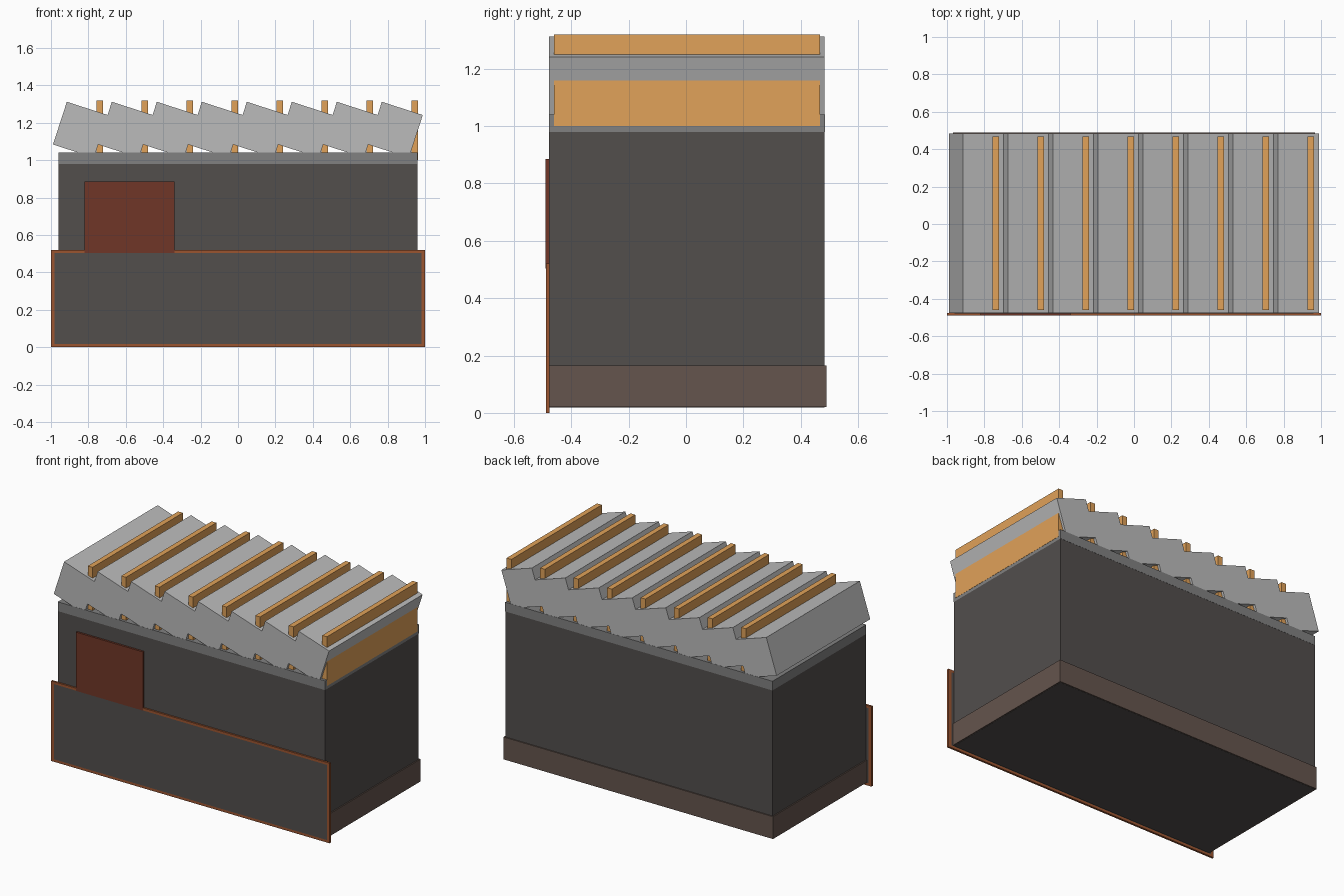
import bpy
import math

if "Cube" in bpy.data.objects:
    bpy.data.objects.remove(bpy.data.objects["Cube"])


def material(name, rgb):
    m = bpy.data.materials.new(name)
    m.diffuse_color = (*rgb, 1)
    m.use_nodes = True
    m.node_tree.nodes["Principled BSDF"].inputs["Base Color"].default_value = m.diffuse_color
    return m


DARK = material("dark_cladding", (0.085, 0.077, 0.073))
TRIM = material("mid_grey", (0.22, 0.22, 0.22))
ROOF = material("roof_grey", (0.5, 0.5, 0.5))
WOOD = material("light_wood", (0.75, 0.36, 0.1))
RUST = material("rust_trim", (0.33, 0.09, 0.03))
DOOR = material("red_brown", (0.16, 0.037, 0.02))
BASE = material("brown_base", (0.13, 0.09, 0.075))


def prism(name, profile, y0, y1, mat):
    """Extrude an x-z profile (counter-clockwise seen from the front) along y."""
    n = len(profile)
    verts = [(x, y, z) for y in (y0, y1) for x, z in profile]
    faces = [tuple(range(n)), tuple(range(2 * n - 1, n - 1, -1))]
    faces += [(i, i + n, (i + 1) % n + n, (i + 1) % n) for i in range(n)]
    mesh = bpy.data.meshes.new(name)
    mesh.from_pydata(verts, [], faces)
    mesh.materials.append(mat)
    ob = bpy.data.objects.new(name, mesh)
    bpy.context.collection.objects.link(ob)
    return ob


def box(name, x0, x1, y0, y1, z0, z1, mat):
    return prism(name, [(x0, z0), (x1, z0), (x1, z1), (x0, z1)], y0, y1, mat)


FRONT, BACK = -0.477, 0.483

# Main block, base skirt and top band
box("body", -0.96, 0.96, FRONT, BACK, 0.019, 0.98, DARK)
box("base_skirt", -0.968, 0.968, FRONT, 0.49, 0.02, 0.165, BASE)
box("top_band", -0.96, 0.96, FRONT - 0.001, BACK + 0.001, 0.98, 1.04, TRIM)

# Front panel with its thin frame, and the door above it
box("front_panel", -0.98, 0.98, -0.488, -0.475, 0.016, 0.504, DARK)
for s, side in ((-1, "left"), (1, "right")):
    xs = sorted((s * 0.98, s))
    box("frame_" + side, *xs, -0.488, -0.475, 0, 0.52, RUST)
box("frame_bottom", -0.98, 0.98, -0.488, -0.475, 0, 0.016, RUST)
box("frame_top", -0.98, 0.98, -0.488, -0.475, 0.504, 0.52, RUST)
box("door", -0.82, -0.34, -0.49, FRONT, 0.504, 0.885, DOOR)

# Sawtooth roof blocks with an upright slat between each pair
PITCH, WIDTH, HEIGHT = 0.2406, 0.23, 0.24
c, s = math.cos(math.radians(18)), math.sin(math.radians(18))
for i in range(8):
    x, z = -0.915 + i * PITCH, 1.312
    right = (x + WIDTH * c, z - WIDTH * s)
    profile = [(x - HEIGHT * s, z - HEIGHT * c),
               (right[0] - HEIGHT * s, right[1] - HEIGHT * c),
               right, (x, z)]
    prism(f"roof_block_{i}", profile, FRONT, BACK, ROOF)
    sx = -0.757 + i * PITCH
    box(f"roof_slat_{i}", sx, sx + 0.034, -0.46, 0.467, 1.0, 1.32, WOOD)
